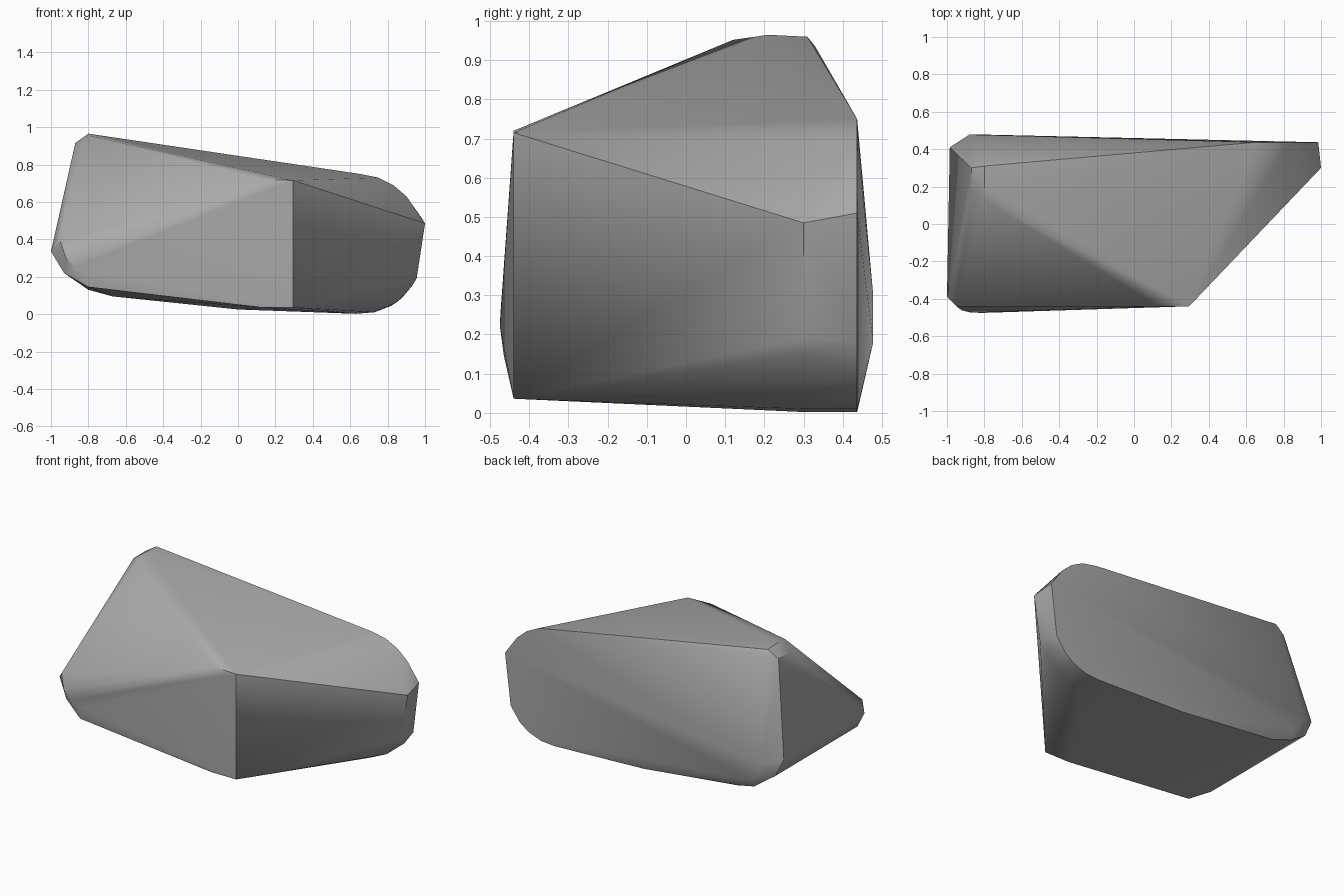
import bpy, bmesh, math

cube = bpy.data.objects.get("Cube")
if cube:
    bpy.data.objects.remove(cube, do_unlink=True)

stone = bpy.data.materials.new("stone grey")
stone.use_nodes = True
colour = (0.4, 0.4, 0.4, 1)
stone.diffuse_color = colour
stone.node_tree.nodes["Principled BSDF"].inputs["Base Color"].default_value = colour

# Blunt front edge
front = [(x, -0.44, z) for x, z in ((0.13, 0.72), (0.295, 0.715), (0.295, 0.036), (0.12, 0.036))]

# Rounded right end: outline along the back
back_end = [(x, 0.437, z) for x, z in (
    (0.65, 0.75), (0.75, 0.73), (0.83, 0.69), (0.9, 0.63), (0.985, 0.51),
    (0.945, 0.18), (0.88, 0.09), (0.82, 0.045), (0.73, 0.01), (0.63, 0.002))]

# Right end: edge set in from the back
right_edge = [(x, 0.3, z) for x, z in (
    (1.0, 0.485), (0.955, 0.19), (0.93, 0.15), (0.85, 0.065), (0.73, 0.01), (0.63, 0.002))]

# High left peak with its small bevels
peak = [(-0.8, 0.31, 0.96), (-0.8, 0.21, 0.965), (-0.79, 0.12, 0.952),
        (-0.8, 0.33, 0.935), (-0.87, 0.3, 0.915), (-0.87, 0.18, 0.915)]

# Left end and its rounded lower corners
left_end = [(-1.0, -0.39, 0.335), (-0.985, 0.41, 0.335),
            (-0.95, -0.44, 0.39), (-0.92, -0.462, 0.3), (-0.87, -0.474, 0.25),
            (-0.8, -0.475, 0.22), (-0.8, -0.465, 0.145), (-0.93, -0.42, 0.22),
            (-0.88, 0.478, 0.3), (-0.8, 0.478, 0.18), (-0.93, 0.42, 0.22),
            (-0.8, 0.45, 0.13), (-0.67, 0.43, 0.095), (0.0, 0.435, 0.025)]

# Boulder: tight skin around the chiselled corners
bm = bmesh.new()
for co in front + back_end + right_edge + peak + left_end:
    bm.verts.new(co)
hull = bmesh.ops.convex_hull(bm, input=bm.verts)
loose = {g for g in hull["geom_interior"] + hull["geom_unused"] if isinstance(g, bmesh.types.BMVert)}
bmesh.ops.delete(bm, geom=list(loose), context="VERTS")
bmesh.ops.dissolve_limit(bm, angle_limit=math.radians(1), verts=bm.verts, edges=bm.edges)
bmesh.ops.recalc_face_normals(bm, faces=bm.faces)
mesh = bpy.data.meshes.new("boulder")
bm.to_mesh(mesh)
bm.free()
mesh.materials.append(stone)

boulder = bpy.data.objects.new("boulder", mesh)
bpy.context.collection.objects.link(boulder)
bpy.context.view_layer.objects.active = boulder
boulder.select_set(True)
bpy.ops.object.shade_smooth_by_angle(angle=math.radians(40))
